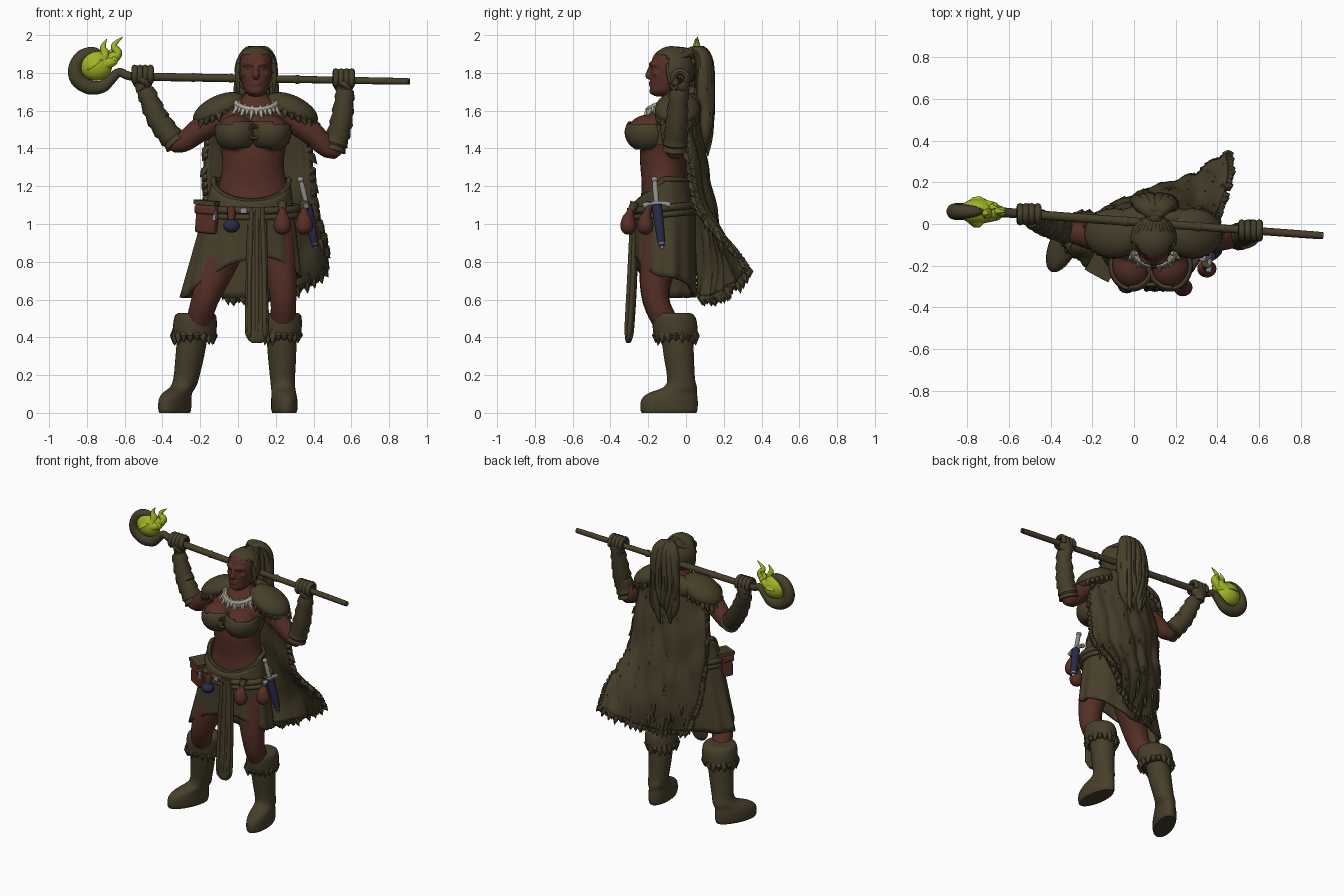
import bpy, bmesh, math, random
from mathutils import Vector as V, Matrix, Euler, noise
random.seed(4)
PI = math.pi

def mat(name, c):
    m = bpy.data.materials.new(name)
    m.diffuse_color = (*c, 1)
    return m
OLIVE = mat("olive_hide", (.062, .049, .023))
SKIN = mat("skin_brown", (.092, .029, .019))
RED = mat("red_leather", (.096, .028, .019))
FLAME = mat("flame_green", (.355, .46, .019))
BONE = mat("bone", (.40, .37, .29))
BLUE = mat("dark_blue", (.021, .024, .066))
STEEL = mat("steel", (.27, .27, .26))

def cat(P, n):
    """Catmull-Rom resampling of points of any size"""
    P = [V(p) for p in P]
    if n < 2: return P
    out = []
    for i in range(len(P) - 1):
        a, b, c, d = P[max(i-1, 0)], P[i], P[i+1], P[min(i+2, len(P)-1)]
        for k in range(n):
            t = k / n
            out.append(.5*(2*b + (c-a)*t + (2*a-5*b+4*c-d)*t*t + (3*b-a-3*c+d)*t**3))
    return out + [P[-1]]

def skin(bm, R):
    vs = [[bm.verts.new(p) for p in r] for r in R]
    n = len(R[0])
    for a, b in zip(vs, vs[1:]):
        for i in range(n):
            bm.faces.new((a[i], a[(i+1) % n], b[(i+1) % n], b[i]))
    bm.faces.new(vs[0][::-1]); bm.faces.new(vs[-1])

def loft(bm, secs, ang=0, n=28, sub=3):
    """stack of horizontal ellipses (x, y, z, rx, ry)"""
    R = []
    for x, y, z, rx, ry in cat(secs, sub):
        R.append([V((x, y, z)) + Matrix.Rotation(ang, 3, 'Z') @ V((rx*math.cos(2*PI*i/n), ry*math.sin(2*PI*i/n), 0)) for i in range(n)])
    skin(bm, R)

def tube(bm, pts, sub=4, n=12):
    """sweep of (x, y, z, radius)"""
    P = cat(pts, sub)
    C = [p.to_3d() for p in P]
    t0 = (C[1]-C[0]).normalized()
    u = t0.orthogonal().normalized()
    R = []
    for i, c in enumerate(C):
        t = (C[min(i+1, len(C)-1)] - C[max(i-1, 0)]).normalized()
        u = (t0.rotation_difference(t) @ u).normalized(); t0 = t
        w = t.cross(u)
        R.append([c + max(P[i][3], .001)*(u*math.cos(2*PI*k/n) + w*math.sin(2*PI*k/n)) for k in range(n)])
    skin(bm, R)

def ell(bm, c, r, rot=(0, 0, 0), seg=24):
    bmesh.ops.create_uvsphere(bm, u_segments=seg, v_segments=seg//2+2, radius=1, matrix=Matrix.LocRotScale(V(c), Euler(rot), V(r)))

def box(bm, c, s, rot=(0, 0, 0)):
    bmesh.ops.create_cube(bm, size=1, matrix=Matrix.LocRotScale(V(c), Euler(rot), V(s)))

def tuft(bm, p, d, L, w):
    d = V(d).normalized(); p = V(p)
    tube(bm, [(*(p - d*L*.3), w*.6), (*(p + d*L*.25), w), (*(p + d*L), .001)], 1, 5)

def grid(bm, f, nu, nv):
    vs = [[bm.verts.new(f(i/nu, j/nv)) for i in range(nu+1)] for j in range(nv+1)]
    for j in range(nv):
        for i in range(nu):
            bm.faces.new((vs[j][i], vs[j][i+1], vs[j+1][i+1], vs[j+1][i]))
    bmesh.ops.remove_doubles(bm, verts=bm.verts, dist=1e-5)

def finish(bm, name, m, remesh=0, solid=0, bevel=0):
    bmesh.ops.recalc_face_normals(bm, faces=bm.faces)
    me = bpy.data.meshes.new(name)
    bm.to_mesh(me); bm.free()
    me.materials.append(m)
    me.shade_smooth()
    me.set_sharp_from_angle(angle=math.radians(45))
    ob = bpy.data.objects.new(name, me)
    bpy.context.collection.objects.link(ob)
    if remesh:
        q = ob.modifiers.new("merge", 'REMESH'); q.mode = 'VOXEL'; q.voxel_size = remesh; q.use_smooth_shade = True
        q = ob.modifiers.new("soften", 'SMOOTH'); q.iterations = 4
    if solid:
        q = ob.modifiers.new("thick", 'SOLIDIFY'); q.thickness = solid; q.offset = 0
    if bevel:
        q = ob.modifiers.new("round", 'BEVEL'); q.width = bevel; q.segments = 3

new = bmesh.new
# body: torso, arms and legs merged
ARM = {"right": [(-.08, -.07, 1.58, .075), (-.2, -.06, 1.5, .066), (-.325, -.03, 1.425, .05), (-.42, .0, 1.55, .047), (-.495, .03, 1.72, .034)],
       "left": [(.26, -.07, 1.58, .075), (.38, -.07, 1.49, .066), (.505, -.06, 1.39, .05), (.545, -.05, 1.53, .047), (.57, -.035, 1.72, .034)]}
b = new()
loft(b, [(.09, -.11, .93, .17, .12), (.08, -.11, 1.05, .21, .135), (.08, -.115, 1.2, .183, .12), (.08, -.12, 1.28, .166, .12),
         (.08, -.125, 1.36, .166, .12), (.08, -.115, 1.45, .185, .12), (.08, -.1, 1.54, .2, .115), (.085, -.08, 1.6, .19, .1),
         (.09, -.065, 1.64, .13, .08), (.095, -.065, 1.68, .062, .065), (.095, -.08, 1.76, .056, .06)])
for x in (-.01, .17): ell(b, (x, -.2, 1.485), (.1, .112, .095))
for pts in ARM.values(): tube(b, pts, n=18)
tube(b, [(-.01, -.12, 1.02, .11), (-.1, -.15, .8, .1), (-.175, -.16, .6, .073), (-.215, -.09, .45, .066), (-.225, -.06, .4, .05)], n=18)
tube(b, [(.19, -.12, 1.02, .11), (.22, -.155, .8, .092), (.24, -.16, .6, .07), (.235, -.09, .45, .066), (.235, -.06, .4, .05)], n=18)
finish(b, "body", SKIN, remesh=.01)

# head with facial features
b = new()
loft(b, [(.095, -.135, 1.676, .025, .03), (.095, -.12, 1.698, .056, .07), (.095, -.105, 1.74, .073, .085), (.095, -.1, 1.79, .082, .09),
         (.095, -.09, 1.84, .086, .095), (.095, -.085, 1.885, .08, .09), (.095, -.08, 1.915, .06, .07), (.095, -.08, 1.93, .03, .03)])
tube(b, [(.095, -.182, 1.84, .012), (.095, -.196, 1.805, .013), (.095, -.199, 1.785, .018), (.095, -.185, 1.775, .012)])
for s in (-1, 1):
    tube(b, [(.095+s*.012, -.185, 1.842, .012), (.095+s*.04, -.178, 1.85, .014), (.095+s*.065, -.15, 1.84, .01)])
    ell(b, (.095+s*.045, -.152, 1.795), (.026, .024, .022))
    ell(b, (.095+s*.036, -.172, 1.828), (.015, .012, .008))
    ell(b, (.095+s*.09, -.07, 1.81), (.014, .026, .04), seg=12)
for z in (1.737, 1.75): ell(b, (.095, -.183, z), (.03, .013, .008))
ell(b, (.095, -.172, 1.703), (.03, .022, .02))
finish(b, "head", SKIN, remesh=.005)

# hair cap, swept strands and tail
b = new()
ell(b, (.095, -.075, 1.815), (.104, .11, .118), seg=40)
def face_area(p): return p.z < 1.72 or p.z < 1.895 and p.y < -.085 - .25*max(0, p.z-1.84)
bmesh.ops.delete(b, geom=[f for f in b.faces if face_area(f.calc_center_median())], context='FACES')
finish(b, "hair_cap", OLIVE, solid=.018)
b = new()
for i in range(9):
    s = (i-4)/4
    tube(b, [(.095+s*.086, -.155+.06*abs(s), 1.89-.09*s*s, .012), (.095+s*.086, -.1+.03*abs(s), 1.922-.07*s*s, .016),
             (.095+s*.07, -.03, 1.92-.035*s*s, .018), (.1+s*.02, .04, 1.91, .016)], n=8)
for s in (-1, 1):
    tube(b, [(.095+s*.093, -.095, 1.85, .012), (.095+s*.098, -.085, 1.77, .014), (.095+s*.09, -.07, 1.69, .006)], n=8)
for i in range(14):
    a = 2*PI*i/14; ox, oy = .08*math.cos(a), .026*math.sin(a)
    e = random.uniform(1.35, 1.5)
    w = random.uniform(-.015, .015)
    tube(b, [(.1, .03, 1.9, .02), (.1+.5*ox, .068+.6*oy, 1.918, .026), (.1+ox, .095+oy, 1.85, .028),
             (.1+ox*1.15+w, .1+oy, 1.67, .03), (.1+ox*.9-w, .105+.7*oy, (e+1.6)/2, .026), (.1+.6*ox+w, .105+.5*oy, e, .003)], n=8)
ell(b, (.1, .035, 1.905), (.045, .035, .035))
finish(b, "hair_tail", OLIVE)

# chest band with ring clasp
b = new()
for x in (-.01, .17): ell(b, (x, -.2, 1.485), (.107, .119, .101), seg=40)
def off_cup(p): return not 1.415 < p.z + .12*abs(p.x-.08) < 1.545
bmesh.ops.delete(b, geom=[f for f in b.faces if off_cup(f.calc_center_median())], context='FACES')
finish(b, "chest_cups", OLIVE, solid=.012)
b = new()
loft(b, [(.08, -.117, 1.42, .187, .123), (.08, -.112, 1.47, .198, .127), (.08, -.106, 1.525, .207, .122)])
ell(b, (.08, -.245, 1.48), (.06, .035, .045))
tube(b, [(.085+.032*math.cos(k*PI/6), -.29, 1.485+.032*math.sin(k*PI/6), .01) for k in range(13)], 2, 8)
finish(b, "chest_band", OLIVE)

# bone tooth necklace
b = new()
path = []
for i in range(17):
    a = PI*(1.0 + i/16)
    c, s = math.cos(a), -math.sin(a)
    p = V((.097+.115*c, -.085-.113*s, 1.66-.055*s))
    path.append((*p, .017))
    tuft(b, p, (c*.7, -.5*s-.15, -1), .075 if i % 2 else .045, .016)
tube(b, path, 2, 8)
finish(b, "tooth_necklace", BONE)

# fur shoulder mantle
b = new()
for s, x in ((-1, -.1), (1, .285)):
    ell(b, (x, -.045, 1.605), (.15, .12, .075), (0, s*.45, 0))
    for k in range(24):
        a = 2*PI*k/24
        p = V((x+.125*math.cos(a), -.045+.1*math.sin(a), 1.6-s*.06*math.cos(a)-.012))
        tuft(b, p, (math.cos(a)*.6, math.sin(a)*.4, -1), random.uniform(.035, .055), .024)
ell(b, (.095, .02, 1.615), (.2, .075, .08))
finish(b, "shoulder_fur", OLIVE)

# fur cape hanging to the back and left
ROWS = [[(-.1, .0, 1.64), (.1, .06, 1.67), (.31, .0, 1.62)], [(-.165, .0, 1.4), (.1, .085, 1.4), (.375, .0, 1.4)],
        [(-.165, .03, 1.1), (.12, .125, 1.1), (.4, .06, 1.1)], [(-.13, .06, .83), (.17, .185, .83), (.455, .215, .9)],
        [(-.06, .07, .635), (.19, .17, .63), (.45, .325, .755)]]
COLS = [cat([r[k] for r in ROWS], 8) for k in range(3)]
def cape(u, v):
    L, M, R = (c[min(int(v*32+.001), 32)] for c in COLS)
    p = L*(1-u)*(1-2*u) + M*4*u*(1-u) + R*u*(2*u-1)
    p.y += .022*noise.noise(V((p.x*16, 3, p.z*5))) + .007*math.sin(u*22)*v
    return p
b = new()
grid(b, cape, 40, 32)
finish(b, "cape", OLIVE, solid=.04)
b = new()
for k in range(30):
    t = k/29
    tuft(b, cape(0, t), (-.7, .1, -1), random.uniform(.03, .06), .024)
    tuft(b, cape(1, t), (.8, .3, -1), random.uniform(.03, .065), .024)
    tuft(b, cape(t, 1), (random.uniform(-.3, .3), .2, -1), random.uniform(.04, .07), .026)
for k in range(110):
    p = cape(random.uniform(.02, .98), random.uniform(.1, .95)) + V((0, .006, 0))
    tuft(b, p, (random.uniform(-.1, .25), .12, -1), random.uniform(.07, .12), .017)
finish(b, "cape_fur", OLIVE)

# wrapped bracers and gloved fists
b = new()
for pts in ARM.values():
    P = cat(pts[2:], 12)
    path = []
    for k in range(6):
        for t, r in ((k/6+.02, .017), (k/6+.13, .009)):
            q = P[min(int((.02+.98*t)*24), 24)]
            path.append((q.x, q.y, q.z, q[3]+r))
    tube(b, path, 1, 18)
finish(b, "bracers", OLIVE)
def staff_at(x): return V((x, .01-.073*x, 1.771-.018*x))
b = new()
for hx in (-.505, .56):
    c = staff_at(hx)
    ell(b, c + V((0, .012, -.02)), (.055, .04, .055))
    tube(b, [(*(c+V((0, .01, -.085))), .036), (*(c+V((0, .01, -.03))), .042)], 1)
    for k in range(4):
        f = c + V(((k-1.5)*.028, 0, .008))
        tube(b, [(f.x, f.y+.036*math.cos(a*PI/6), f.z+.038*math.sin(a*PI/6), .018) for a in range(-1, 9)], 2, 8)
    tube(b, [(c.x+.03, c.y-.02, c.z-.05, .016), (c.x+.01, c.y-.038, c.z-.025, .017), (c.x-.02, c.y-.036, c.z-.01, .014)])
finish(b, "fists", OLIVE)

# staff with crook and flame
b = new()
tube(b, [(*staff_at(.885), .014), (*staff_at(.87), .018), (*staff_at(.4), .019), (*staff_at(0), .021), (*staff_at(-.5), .022), (-.58, .052, 1.785, .023),
         (-.63, .056, 1.802, .024), (-.675, .058, 1.765, .029), (-.72, .06, 1.727, .034), (-.79, .06, 1.725, .039), (-.85, .06, 1.768, .041),
         (-.86, .06, 1.83, .038), (-.825, .06, 1.888, .035), (-.765, .06, 1.912, .026), (-.72, .06, 1.9, .01)], 5, 14)
for x in (-.25, -.05, .3): tube(b, [(*staff_at(x), .02), (*staff_at(x+.012), .025), (*staff_at(x+.03), .02)])
finish(b, "staff", OLIVE)
b = new()
ell(b, (-.752, .06, 1.838), (.086, .062, .08))
for dx, dy, h, r in ((.14, .0, .15, .026), (.055, -.01, .14, .026), (.1, .02, .09, .025), (.12, -.02, .06, .022), (.0, .015, .08, .035), (-.03, -.02, .07, .035)):
    x, y = -.75, .06
    tube(b, [(x+dx*.2, y+dy, 1.84, r*1.7), (x+dx*.8, y+dy, 1.84+h*.4, r), (x+dx*.66, y+dy, 1.84+h*.7, r*.6), (x+dx, y+dy, 1.84+h, .002)], 5, 10)
finish(b, "flame", FLAME)

# hide skirt, open at the front
def skirt(u, v):
    a = 2*PI*u
    s, fr = math.sin(a), max(math.cos(a), 0)
    top, bot = 1.24-.12*fr, .61+.2*fr**2+.11*max(s, 0)
    z = top + (bot-top)*v
    rx = .2 + (1.22-z)*(.26 if s < 0 else .12)
    ry = .128 + max(0, min(1.22-z, .15))*.2
    w = 1 + .035*v*math.sin(11*a)
    return V((.07+rx*s*w, -.115-ry*math.cos(a)*w, z))
b = new()
grid(b, skirt, 72, 16)
finish(b, "skirt", OLIVE, solid=.018)
b = new()
for dz, r in ((0, .02), (-.035, .016)):
    tube(b, [(.07+.245*math.sin(k*PI/12), -.115-.16*math.cos(k*PI/12), 1.085+dz-.015*math.cos(k*PI/12), r) for k in range(25)], 2, 10)
tube(b, [(.07+.2*math.sin(k*PI/12), -.115-.135*math.cos(k*PI/12), 1.235-.115*max(0, math.cos(k*PI/12)), .015) for k in range(25)], 2, 8)
finish(b, "belt", OLIVE)
b = new()
box(b, (.03, -.293, 1.07), (.035, .015, .03))
finish(b, "belt_buckle", STEEL, bevel=.005)

# hanging front cloth
b = new()
loft(b, [(.1, -.27, 1.09, .05, .02), (.1, -.275, .9, .055, .022), (.1, -.285, .65, .06, .024), (.1, -.298, .45, .064, .024), (.1, -.303, .395, .052, .02), (.1, -.305, .37, .025, .01)])
for x in (.06, .1, .14):
    tube(b, [(x*.7+.03, -.283, 1.08, .012), (x, -.3, .7, .013), (x, -.314, .44, .012), (x, -.312, .4, .004)])
finish(b, "front_cloth", OLIVE)

# boots with fur cuffs
for side, (fx, kx, ang, cr) in {"right": (-.335, -.235, -.42, .115), "left": (.245, .23, .1, .1)}.items():
    b = new()
    prof = [(0, 0, .145, .062), (.0, .02, .152, .068), (.02, .07, .15, .068), (.14, .105, .128, .064), (.42, .135, .09, .064),
            (.6, .18, .074, .066), (.8, .3, .08, .075), (.95, .42, .086, .08), (1, .5, .084, .078)]
    loft(b, [(fx+(kx-fx)*t, -.09+.07*min(1, t*2)-.03*max(0, t-.5)*2, z, w, l) for t, z, l, w in prof], ang)
    finish(b, side + "_boot", OLIVE)
    b = new()
    loft(b, [(kx, -.055, .39, cr*.85, .095), (kx+.003, -.055, .41, cr, .115), (kx+.008, -.06, .48, cr, .118), (kx+.01, -.065, .52, cr*.92, .105), (kx+.01, -.07, .53, cr*.7, .08)])
    for k in range(18):
        a = 2*PI*k/18
        tuft(b, (kx+cr*.88*math.cos(a), -.055+.102*math.sin(a), .42), (.1*math.cos(a), .1*math.sin(a), -1), random.uniform(.04, .065), .026)
    finish(b, side + "_boot_cuff", OLIVE)

# belt pouches, flask and dagger
b = new()
box(b, (-.15, -.195, 1.025), (.12, .11, .15), (0, .08, -.5))
box(b, (-.152, -.199, 1.075), (.127, .118, .05), (0, .08, -.5))
finish(b, "box_pouch", RED, bevel=.015)
b = new()
box(b, (-.152, -.198, 1.112), (.127, .118, .024), (0, .08, -.5))
for x, y in ((.235, -.29), (.35, -.205)):
    tube(b, [(x, y, 1.075, .02), (x, y+.01, 1.09, .022), (x, y+.02, 1.115, .026)])
finish(b, "pouch_tops", OLIVE)
b = new()
box(b, (-.125, -.262, 1.045), (.02, .014, .055), (0, 0, -.5))
finish(b, "pouch_clasp", STEEL, bevel=.004)
b = new()
for x, y in ((.235, -.305), (.35, -.215)):
    loft(b, [(x, y, .945, .015, .015), (x, y, .965, .04, .037), (x, y, 1.0, .046, .042), (x, y, 1.04, .033, .03), (x, y+.01, 1.065, .02, .02), (x, y+.012, 1.085, .018, .018)], n=20)
tube(b, [(-.035, -.29, 1.02, .018), (-.035, -.285, 1.05, .022), (-.035, -.28, 1.09, .02)])
finish(b, "soft_pouches", RED)
b = new()
ell(b, (-.035, -.295, .99), (.043, .038, .036))
tube(b, [(.365, -.155, 1.1, .027), (.385, -.142, 1.0, .026), (.405, -.13, .9, .019), (.41, -.127, .87, .004)])
finish(b, "flask_and_sheath", BLUE)
b = new()
tube(b, [(.333, -.165, 1.23, .012), (.345, -.162, 1.18, .015), (.362, -.156, 1.11, .013)])
ell(b, (.331, -.166, 1.235), (.018, .018, .016), seg=12)
tube(b, [(.36, -.225, 1.095, .016), (.363, -.19, 1.108, .012), (.363, -.12, 1.11, .012), (.363, -.085, 1.1, .016)])
tube(b, [(.405, -.13, .9, .02), (.412, -.126, .868, .006)], 1)
finish(b, "dagger_hilt", STEEL)
